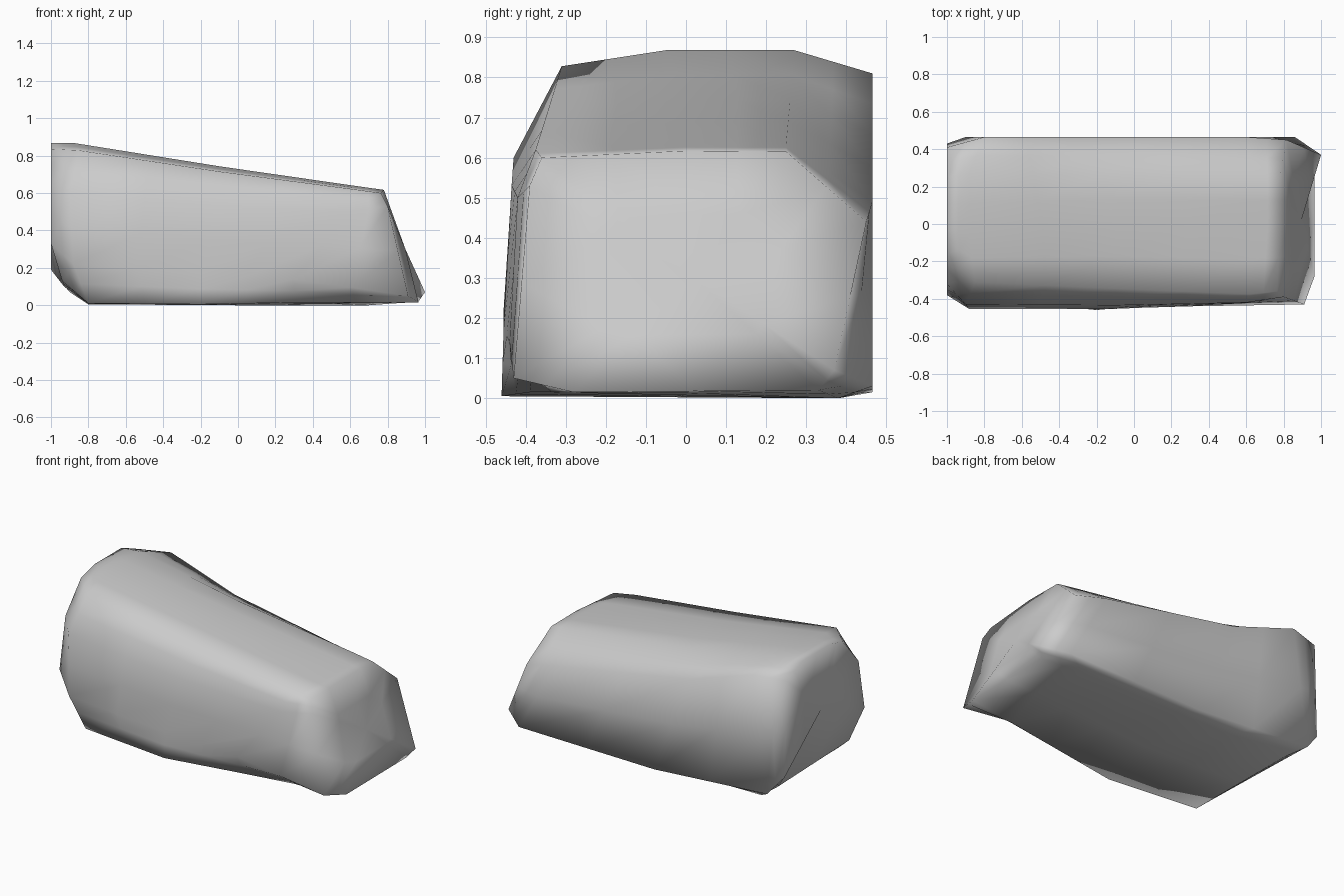
import bpy, bmesh

# Lengthwise contour lines of the boulder, each running from the left end to the right end
STRAKES = [
    # front bottom edge
    [(-.94, -.31, .13), (-.8, -.40, .01), (-.2, -.46, .005), (.3, -.39, .015), (.965, -.28, .015)],
    # front face, low
    [(-1, -.38, .33), (-.88, -.455, .22), (-.2, -.455, .17), (.3, -.44, .14), (.91, -.43, .05)],
    # front face, high
    [(-1, -.32, .65), (-.9, -.43, .6), (-.1, -.435, .53), (.6, -.42, .5), (.80, -.39, .53)],
    # top front edge
    [(-1, -.16, .835), (-.85, -.31, .828), (-.1, -.345, .715), (.62, -.375, .62), (.765, -.36, .6)],
    # top middle
    [(-1, -.03, .868), (-.88, -.05, .868), (-.1, 0, .743), (.65, 0, .635), (.78, 0, .617)],
    # top back ridge
    [(-1, .25, .868), (-.88, .27, .868), (-.2, .26, .745), (.65, .25, .635), (.78, .25, .615)],
    # back shoulder
    [(-1, .41, .80), (-.8, .465, .81), (-.35, .465, .66), (.6, .465, .49), (.815, .45, .44)],
    # back face, low
    [(-1, .43, .19), (-.9, .465, .07), (-.1, .465, .015), (.86, .465, .03), (1.0, .37, .07)],
    # bottom back edge
    [(-.93, .40, .1), (-.8, .38, .005), (0, .38, 0), (.7, .38, 0), (.965, .33, .02)],
]

bm = bmesh.new()
rows = [[bm.verts.new(p) for p in s] for s in STRAKES]
n, m = len(rows), len(rows[0])

# Skin between neighbouring contour lines
for i in range(n):
    a, b = rows[i], rows[(i + 1) % n]
    for j in range(m - 1):
        bm.faces.new((a[j], a[j + 1], b[j + 1], b[j]))

# Fan-shaped end faces
for j, centre in ((0, (-1, .04, .5)), (m - 1, (.895, .02, .3))):
    c = bm.verts.new(centre)
    for i in range(n):
        bm.faces.new((rows[i][j], rows[(i + 1) % n][j], c))

# Finer faces so the smooth shading stays close to the edges
bmesh.ops.subdivide_edges(bm, edges=bm.edges[:], cuts=1, use_grid_fill=True)
bmesh.ops.recalc_face_normals(bm, faces=bm.faces[:])
for f in bm.faces:
    f.smooth = True

mesh = bpy.data.meshes.new("boulder")
bm.to_mesh(mesh)
bm.free()
boulder = bpy.data.objects.new("boulder", mesh)
bpy.context.collection.objects.link(boulder)
